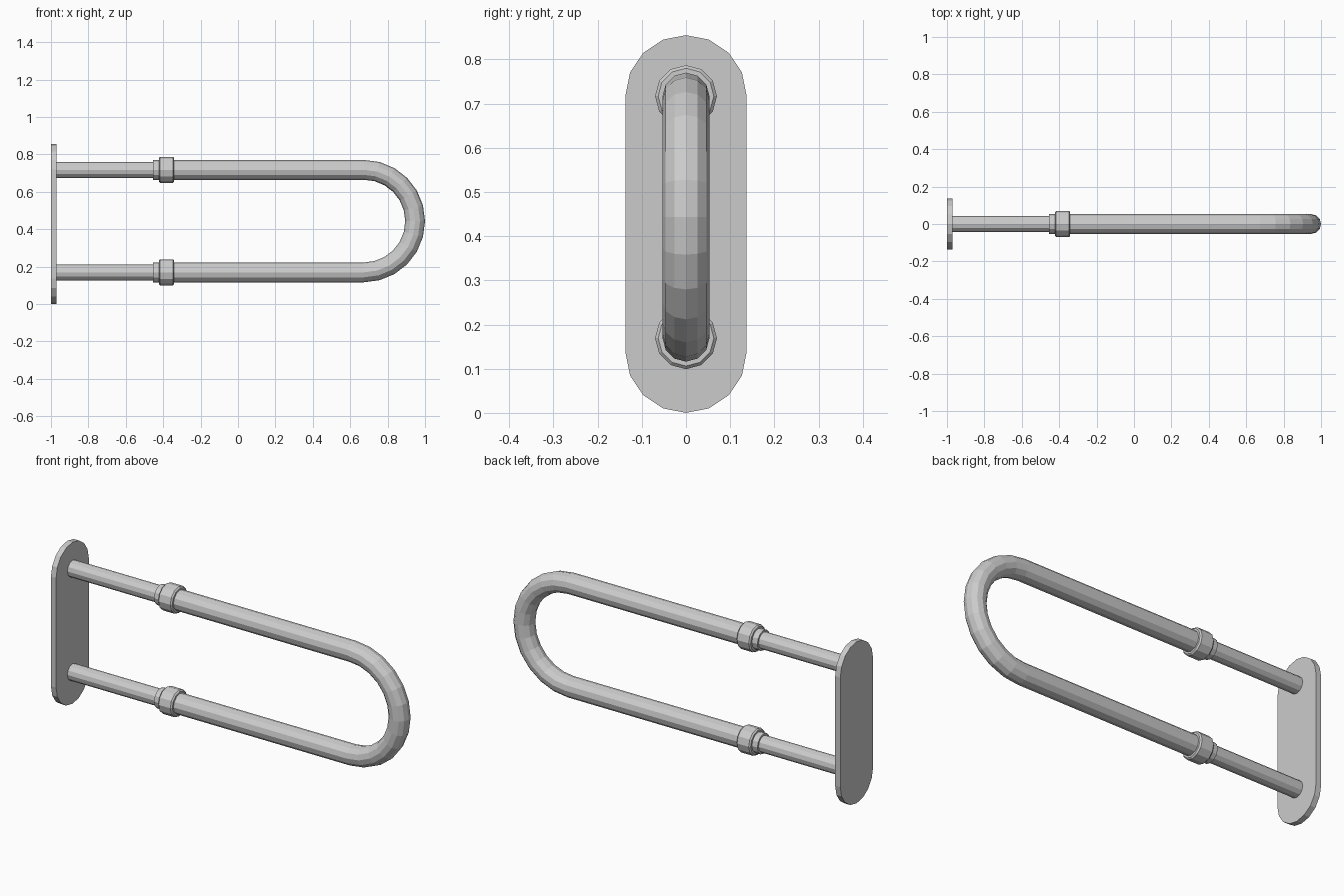
import bpy, bmesh
from math import sin, cos, pi

if "Cube" in bpy.data.objects:
    bpy.data.objects.remove(bpy.data.objects["Cube"])

SIDES = 12
Z_LOW, Z_HIGH = 0.169, 0.717      # heights of the two rails
BEND_X = 0.673                    # where the U bend starts
R_TUBE = 0.053


def finish(bm, name):
    bmesh.ops.recalc_face_normals(bm, faces=bm.faces)
    mesh = bpy.data.meshes.new(name)
    bm.to_mesh(mesh)
    bm.free()
    obj = bpy.data.objects.new(name, mesh)
    bpy.context.collection.objects.link(obj)
    return obj


def sweep(name, stations):
    """Skin 12-sided rings; a station is (x, z, heading angle in xz, radius)."""
    bm = bmesh.new()
    rings = []
    for x, z, a, r in stations:
        ring = []
        for i in range(SIDES):
            t = 2 * pi * i / SIDES
            n = r * cos(t)
            ring.append(bm.verts.new((x - n * sin(a), r * sin(t), z + n * cos(a))))
        rings.append(ring)
    for a, b in zip(rings, rings[1:]):
        for i in range(SIDES):
            j = (i + 1) % SIDES
            bm.faces.new((a[i], a[j], b[j], b[i]))
    bm.faces.new(rings[0])
    bm.faces.new(rings[-1])
    return finish(bm, name)


# Wall plate: capsule outline extruded along x
bm = bmesh.new()
r = 0.137
outline = []
for zc, start in ((0.855 - r, 0), (r, pi)):
    for i in range(9):
        t = start + pi * i / 8
        outline.append(bm.verts.new((-1.0, r * cos(t), zc + r * sin(t))))
face = bm.faces.new(outline)
ext = bmesh.ops.extrude_face_region(bm, geom=[face], use_keep_orig=True)
moved = [v for v in ext["geom"] if isinstance(v, bmesh.types.BMVert)]
bmesh.ops.translate(bm, verts=moved, vec=(0.03, 0, 0))
finish(bm, "wall_plate")

# Thin arms, stepped sleeves and chamfered collars on both rails
for level, z in (("lower", Z_LOW), ("upper", Z_HIGH)):
    sweep(level + "_arm", [(-0.98, z, 0, 0.043), (-0.39, z, 0, 0.043)])
    sweep(level + "_sleeve", [(-0.455, z, 0, R_TUBE), (-0.40, z, 0, R_TUBE)])
    sweep(level + "_collar", [(-0.423, z, 0, 0.063), (-0.416, z, 0, 0.07),
                              (-0.348, z, 0, 0.07), (-0.341, z, 0, 0.063)])

# U-shaped grab rail
zc, rb = (Z_LOW + Z_HIGH) / 2, (Z_HIGH - Z_LOW) / 2
path = [(-0.39, Z_LOW, 0, R_TUBE)]
for i in range(13):
    a = pi * i / 12
    path.append((BEND_X + rb * sin(a), zc - rb * cos(a), a, R_TUBE))
path.append((-0.39, Z_HIGH, pi, R_TUBE))
sweep("grab_rail", path)
